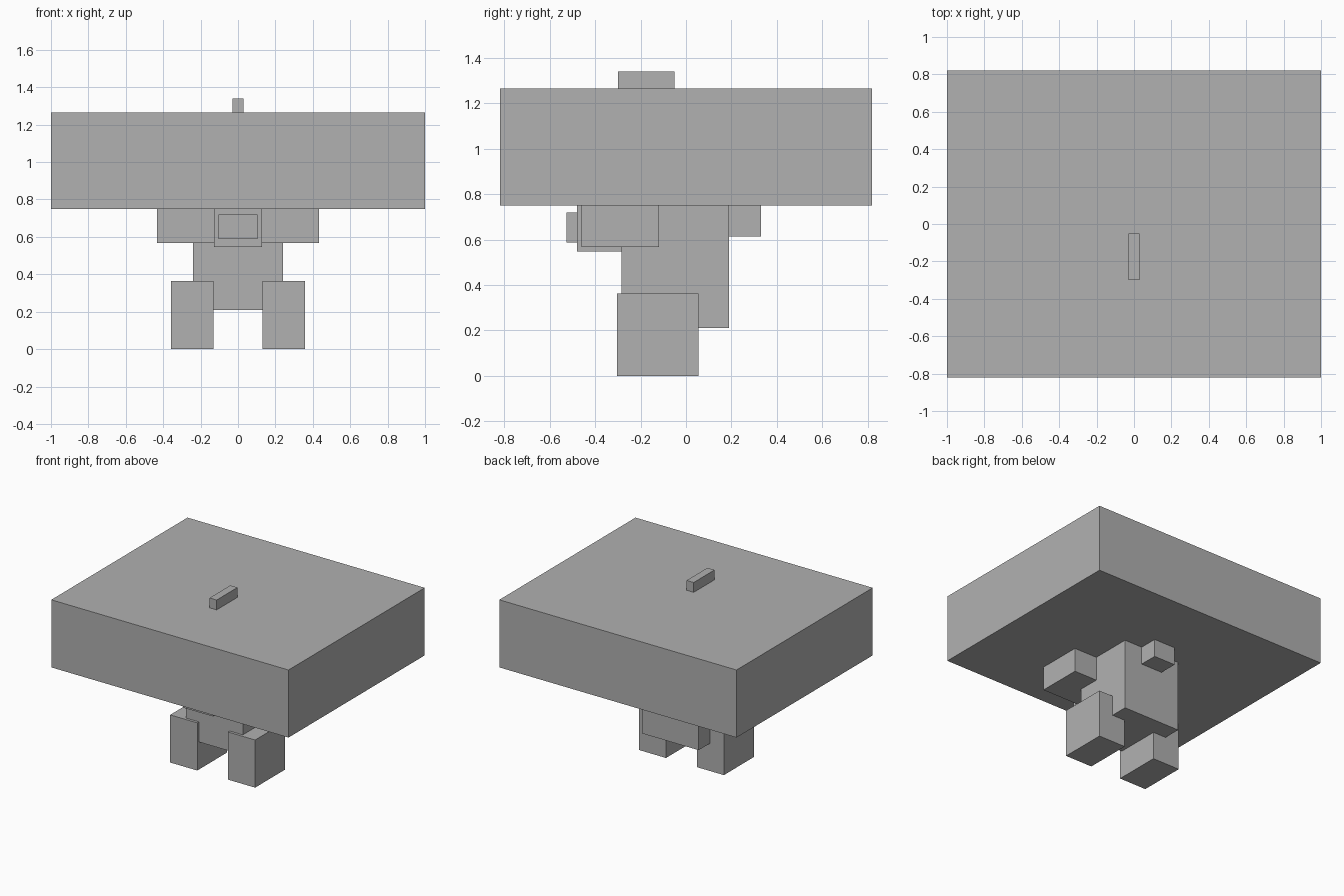
import bpy
import bmesh

cube = bpy.data.objects.get("Cube")
if cube:
    bpy.data.objects.remove(cube, do_unlink=True)

# Single plain grey material
grey = bpy.data.materials.new("plain_grey")
grey.use_nodes = True
colour = (0.44, 0.44, 0.44, 1.0)
grey.diffuse_color = colour
grey.node_tree.nodes["Principled BSDF"].inputs["Base Color"].default_value = colour


def box(name, x, y, z):
    """Flat-shaded box spanning the given (min, max) ranges."""
    bm = bmesh.new()
    bmesh.ops.create_cube(bm, size=1.0)
    for v in bm.verts:
        v.co = [lo + (c + 0.5) * (hi - lo) for c, (lo, hi) in zip(v.co, (x, y, z))]
    mesh = bpy.data.meshes.new(name)
    bm.to_mesh(mesh)
    bm.free()
    mesh.materials.append(grey)
    obj = bpy.data.objects.new(name, mesh)
    bpy.context.collection.objects.link(obj)
    return obj


# Wide head slab with a small crest on top
box("head", (-1.0, 1.0), (-0.82, 0.82), (0.75, 1.265))
box("crest", (-0.03, 0.03), (-0.30, -0.05), (1.265, 1.34))

# Body and tail
box("body", (-0.24, 0.24), (-0.285, 0.19), (0.21, 0.75))
box("tail", (-0.09, 0.09), (0.19, 0.33), (0.615, 0.75))

# Snout with a nose plate
box("snout", (-0.127, 0.127), (-0.48, -0.285), (0.547, 0.75))
box("nose", (-0.105, 0.105), (-0.527, -0.48), (0.588, 0.72))

# Arms meet at the snout; legs stand beside the body
for side, s in (("left", 1), ("right", -1)):
    box(side + "_arm", sorted((s * 0.127, s * 0.433)), (-0.46, -0.12), (0.568, 0.75))
    box(side + "_leg", sorted((s * 0.13, s * 0.358)), (-0.305, 0.055), (0.0, 0.363))
